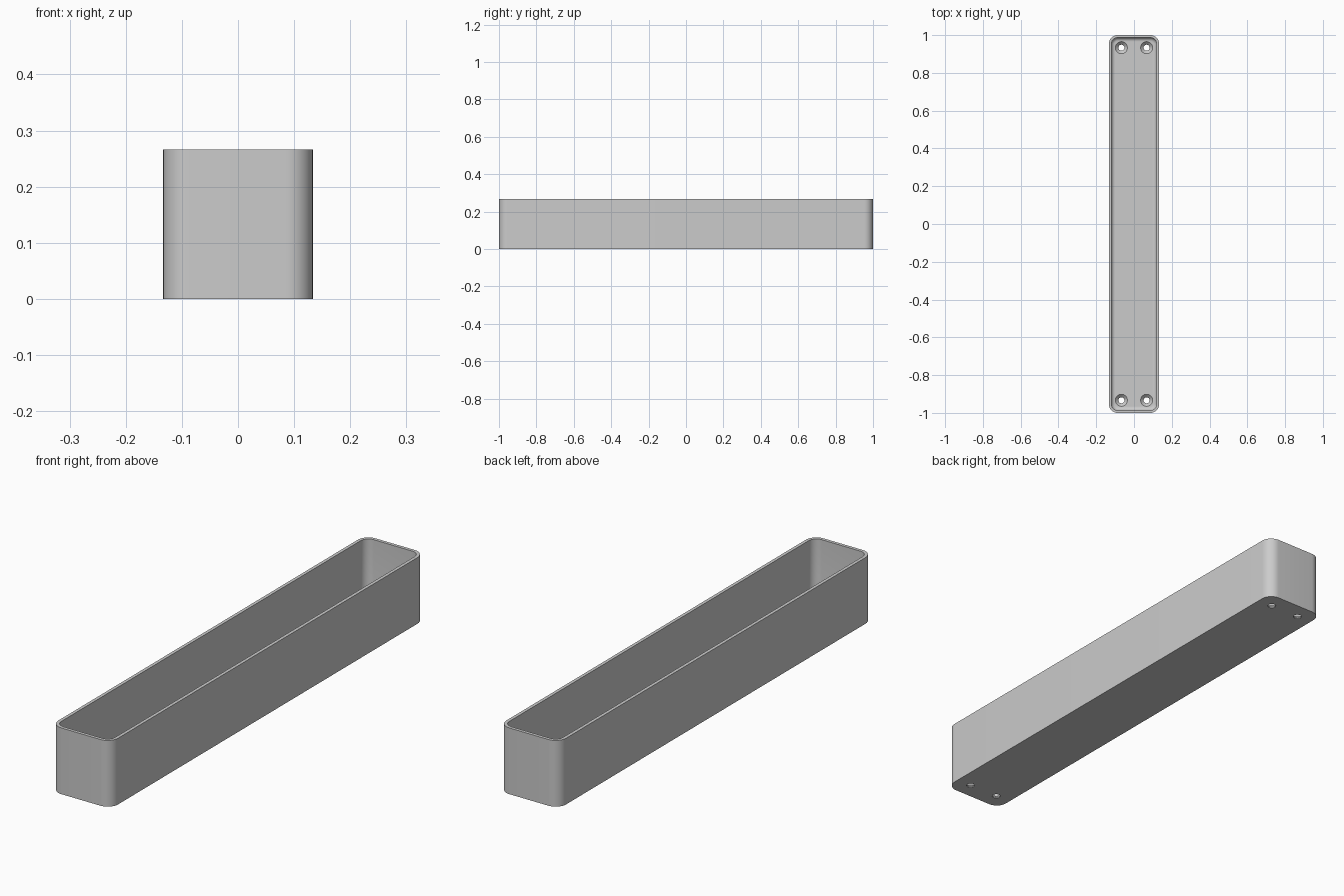
import bpy
import bmesh
from math import cos, sin, pi, radians

if "Cube" in bpy.data.objects:
    bpy.data.objects.remove(bpy.data.objects["Cube"])

HALF_X, HALF_Y, HEIGHT = 0.1333, 1.0, 0.2667
WALL, FLOOR, CORNER, FILLET = 0.0133, 0.02, 0.047, 0.02
HOLE_X, HOLE_Y = 0.0667, 0.9333

grey = bpy.data.materials.new("plain grey")
grey.use_nodes = True
colour = (0.6, 0.6, 0.6, 1)
grey.diffuse_color = colour
grey.node_tree.nodes["Principled BSDF"].inputs["Base Color"].default_value = colour


def rounded_ring(bm, inset, z, steps=12):
    """Rounded rectangle loop, moved inward from the outer wall."""
    radius = CORNER - inset
    ring = []
    for quarter, (sx, sy) in enumerate([(1, 1), (-1, 1), (-1, -1), (1, -1)]):
        for i in range(steps + 1):
            a = (quarter + i / steps) * pi / 2
            ring.append(bm.verts.new((sx * (HALF_X - CORNER) + radius * cos(a),
                                      sy * (HALF_Y - CORNER) + radius * sin(a), z)))
    return ring


def circle_ring(bm, x, y, radius, z, count=32):
    return [bm.verts.new((x + radius * cos(2 * pi * i / count),
                          y + radius * sin(2 * pi * i / count), z)) for i in range(count)]


def loft(name, bm, rings):
    """Skin a stack of loops and cap both ends."""
    for a, b in zip(rings, rings[1:]):
        for i in range(len(a)):
            j = (i + 1) % len(a)
            bm.faces.new((a[i], a[j], b[j], b[i]))
    bm.faces.new(rings[0])
    bm.faces.new(rings[-1])
    bmesh.ops.recalc_face_normals(bm, faces=bm.faces)
    mesh = bpy.data.meshes.new(name)
    bm.to_mesh(mesh)
    bm.free()
    mesh.materials.append(grey)
    obj = bpy.data.objects.new(name, mesh)
    bpy.context.collection.objects.link(obj)
    return obj


# Open tray: outer wall, flat rim, inner wall, rounded inside edge, floor
bm = bmesh.new()
profile = [(0, 0), (0, HEIGHT), (WALL, HEIGHT)]
for i in range(7):
    a = i / 6 * pi / 2
    profile.append((WALL + FILLET * (1 - cos(a)), FLOOR + FILLET * (1 - sin(a))))
tray = loft("tray", bm, [rounded_ring(bm, inset, z) for inset, z in profile])

bpy.context.view_layer.objects.active = tray
tray.select_set(True)

# Countersunk screw holes near the four corners
for x in (-HOLE_X, HOLE_X):
    for y in (-HOLE_Y, HOLE_Y):
        bm = bmesh.new()
        steps = [(0.016, -0.02), (0.016, 0.004), (0.032, FLOOR), (0.032, FLOOR + 0.02)]
        cutter = loft("hole_cutter", bm, [circle_ring(bm, x, y, r, z) for r, z in steps])
        cutter.hide_render = True
        cut = tray.modifiers.new("screw hole", "BOOLEAN")
        cut.operation = "DIFFERENCE"
        cut.solver = "EXACT"
        cut.object = cutter
        bpy.ops.object.modifier_apply(modifier=cut.name)
        bpy.data.objects.remove(cutter)

bpy.ops.object.shade_smooth_by_angle(angle=radians(30))
